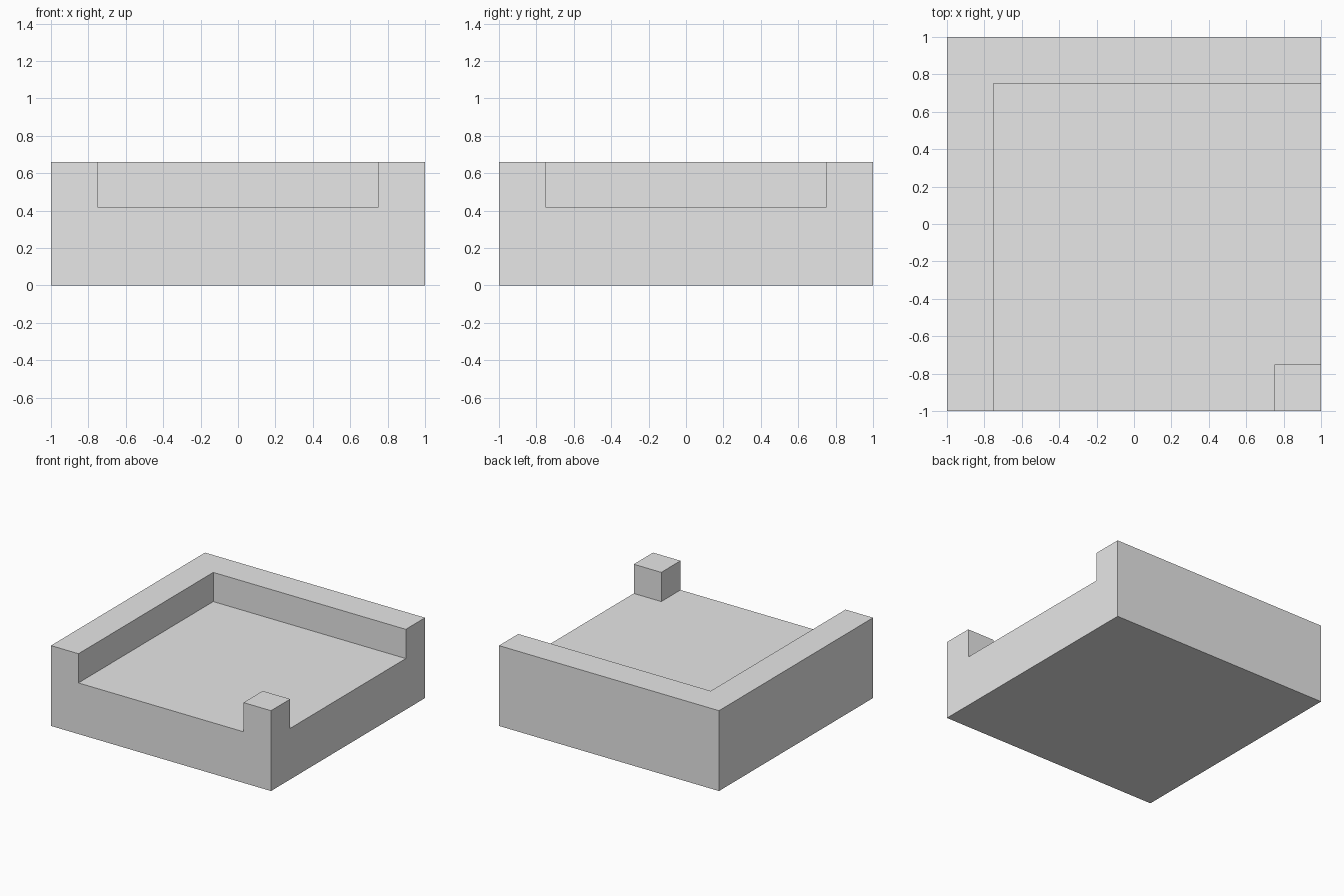
import bpy
import bmesh

if "Cube" in bpy.data.objects:
    bpy.data.objects.remove(bpy.data.objects["Cube"], do_unlink=True)

HALF, INNER, OVER = 1.0, 0.75, 1.2
FLOOR, TOP = 0.42, 0.66


def prism(name, outline, bottom, top):
    """Extrude a counter-clockwise outline upward into a solid."""
    bm = bmesh.new()
    base = bm.faces.new([bm.verts.new((x, y, bottom)) for x, y in outline])
    side = bmesh.ops.extrude_face_region(bm, geom=[base], use_keep_orig=True)
    for v in side["geom"]:
        if isinstance(v, bmesh.types.BMVert):
            v.co.z = top
    bmesh.ops.recalc_face_normals(bm, faces=bm.faces)
    mesh = bpy.data.meshes.new(name)
    bm.to_mesh(mesh)
    bm.free()
    obj = bpy.data.objects.new(name, mesh)
    bpy.context.collection.objects.link(obj)
    return obj


# Plain grey material
grey = bpy.data.materials.new("plain grey")
grey.use_nodes = True
colour = (0.8, 0.8, 0.8, 1)
grey.diffuse_color = colour
grey.node_tree.nodes["Principled BSDF"].inputs["Base Color"].default_value = colour

# Solid square block
tile = prism("walled_tile",
             [(-HALF, -HALF), (HALF, -HALF), (HALF, HALF), (-HALF, HALF)], 0, TOP)
tile.data.materials.append(grey)

# Recess open to the front and +x side, leaving two walls and a corner post
recess = prism("recess_cutter",
               [(-INNER, -OVER), (INNER, -OVER), (INNER, -INNER),
                (OVER, -INNER), (OVER, INNER), (-INNER, INNER)], FLOOR, OVER)
recess.data.materials.append(grey)
recess.hide_render = True
recess.hide_viewport = True

cut = tile.modifiers.new("recess", "BOOLEAN")
cut.operation = "DIFFERENCE"
cut.solver = "EXACT"
cut.object = recess

# Bake the cut and remove the helper
bpy.context.view_layer.objects.active = tile
tile.select_set(True)
bpy.ops.object.modifier_apply(modifier=cut.name)
bpy.data.objects.remove(recess, do_unlink=True)
